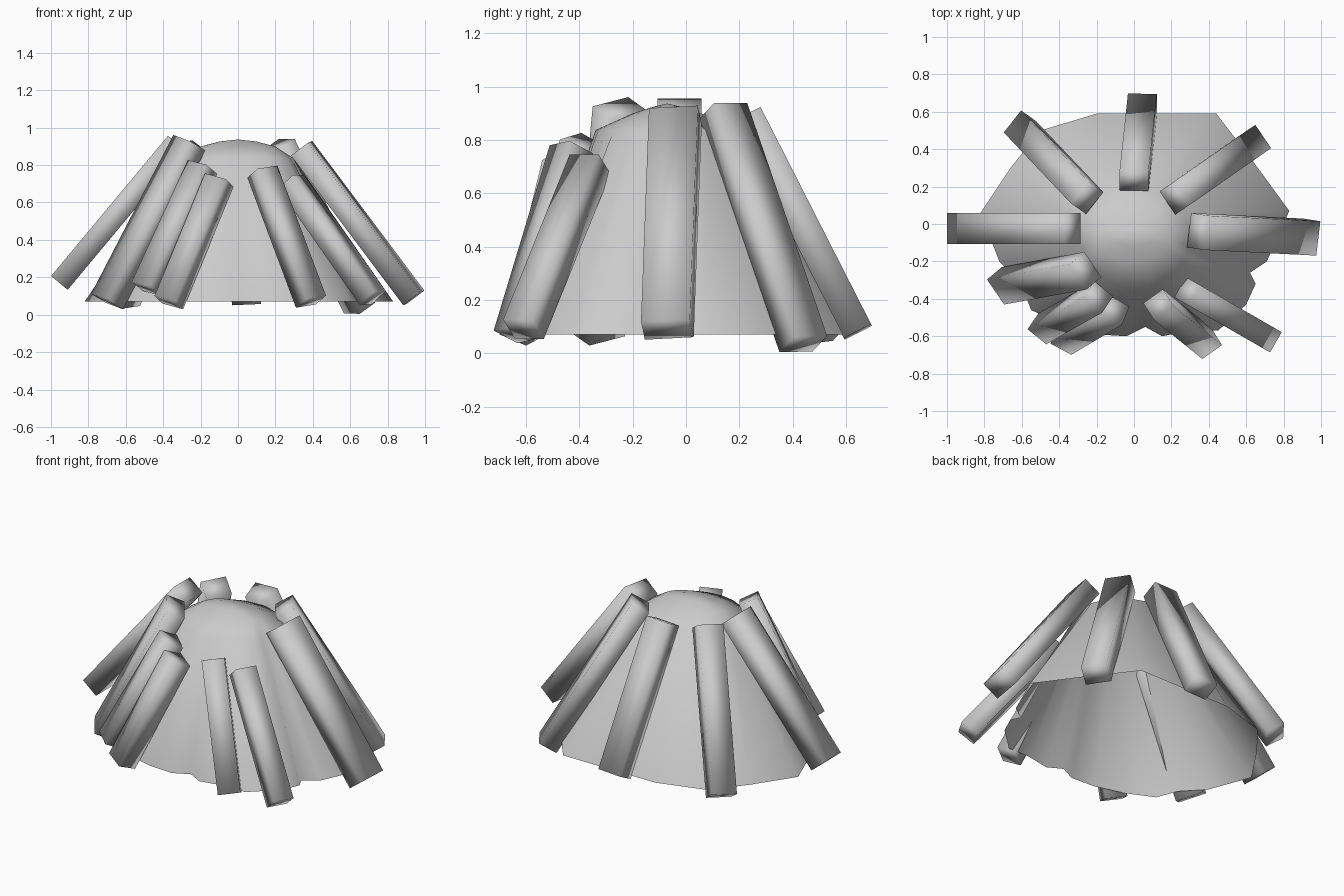
import bpy, bmesh, math
from mathutils import Vector

cube = bpy.data.objects.get("Cube")
if cube:
    bpy.data.objects.remove(cube, do_unlink=True)

grey = bpy.data.materials.new("plain grey")
grey.use_nodes = True
colour = (0.6, 0.6, 0.6, 1)
grey.diffuse_color = colour
grey.node_tree.nodes["Principled BSDF"].inputs["Base Color"].default_value = colour


def finish(name, bm, angle):
    """Turn a bmesh into a smooth-shaded object with the shared material."""
    bmesh.ops.recalc_face_normals(bm, faces=bm.faces)
    mesh = bpy.data.meshes.new(name)
    bm.to_mesh(mesh)
    bm.free()
    mesh.materials.append(grey)
    obj = bpy.data.objects.new(name, mesh)
    bpy.context.collection.objects.link(obj)
    bpy.ops.object.select_all(action='DESELECT')
    obj.select_set(True)
    bpy.context.view_layer.objects.active = obj
    bpy.ops.object.shade_smooth_by_angle(angle=math.radians(angle))


# Draped cover: ragged hem lofted up to a shallow crown that narrows to a ridge
hem = [(.83, .07), (.64, .33), (.44, .59), (.12, .59), (-.2, .59), (-.5, .5),
       (-.66, .3), (-.82, .06), (-.72, -.2), (-.6, -.33), (-.55, -.46),
       (-.38, -.54), (-.2, -.59), (-.04, -.6), (.06, -.55), (.15, -.6),
       (.3, -.57), (.45, -.57), (.6, -.43), (.65, -.32), (.62, -.26), (.71, -.2)]
hem_height = .07
crown_centre = Vector((0, -.07))
crown = [(.3, .27, .838), (.2, .13, .9), (.1, .05, .926)]  # half width, half depth, height

bm = bmesh.new()
rings = [[bm.verts.new((x, y, hem_height)) for x, y in hem]]
for half_width, half_depth, z in crown:
    ring = []
    for point in hem:
        d = (Vector(point) - crown_centre).normalized()
        ring.append(bm.verts.new((crown_centre.x + d.x * half_width,
                                  crown_centre.y + d.y * half_depth, z)))
    rings.append(ring)
count = len(hem)
for low, high in zip(rings, rings[1:]):
    for i in range(count):
        j = (i + 1) % count
        bm.faces.new((low[i], low[j], high[j], high[i]))
apex = bm.verts.new((crown_centre.x, crown_centre.y, .937))
for i in range(count):
    bm.faces.new((rings[-1][i], rings[-1][(i + 1) % count], apex))
finish("cover", bm, 60)


# Leaning poles: soft-shaded square-cut bars, each with its broad side turned
# towards a compass direction in degrees
def pole(name, foot, head, facing, width, depth=.115):
    foot, head = Vector(foot), Vector(head)
    axis = (head - foot).normalized()
    turn = math.radians(facing)
    tangent = Vector((-math.sin(turn), math.cos(turn), 0))
    side = (tangent - axis * tangent.dot(axis)).normalized()
    out = side.cross(axis)
    mid = (foot + head) / 2
    length = (head - foot).length
    bm = bmesh.new()
    bmesh.ops.create_cube(bm, size=1)
    for v in bm.verts:
        x, y, z = v.co
        v.co = mid + side * x * width + out * y * depth + axis * z * length
    finish(name, bm, 100)


poles = {
    "right_pole": ((-.955, -.025, .17), (-.33, -.025, .92), 180, .165),
    "front_right_outer_pole": ((-.7, -.33, .07), (-.26, -.25, .92), 220, .165),
    "front_right_middle_pole": ((-.49, -.56, .14), (-.19, -.39, .79), 236, .13),
    "front_right_inner_pole": ((-.37, -.62, .065), (-.1, -.46, .72), 247, .13),
    "front_left_inner_pole": ((.39, -.64, .07), (.13, -.43, .765), 302, .13),
    "front_left_outer_pole": ((.72, -.61, .09), (.285, -.36, .71), -30, .125),
    "left_pole": ((.94, -.07, .09), (.34, -.04, .89), -9, .185),
    "back_left_pole": ((.65, .44, .035), (.22, .14, .91), 34, .15),
    "back_pole": ((.045, .645, .08), (0, .23, .895), 90, .155),
    "back_right_pole": ((-.61, .52, .07), (-.25, .14, .895), 145, .15),
}
for name, settings in poles.items():
    pole(name, *settings)
